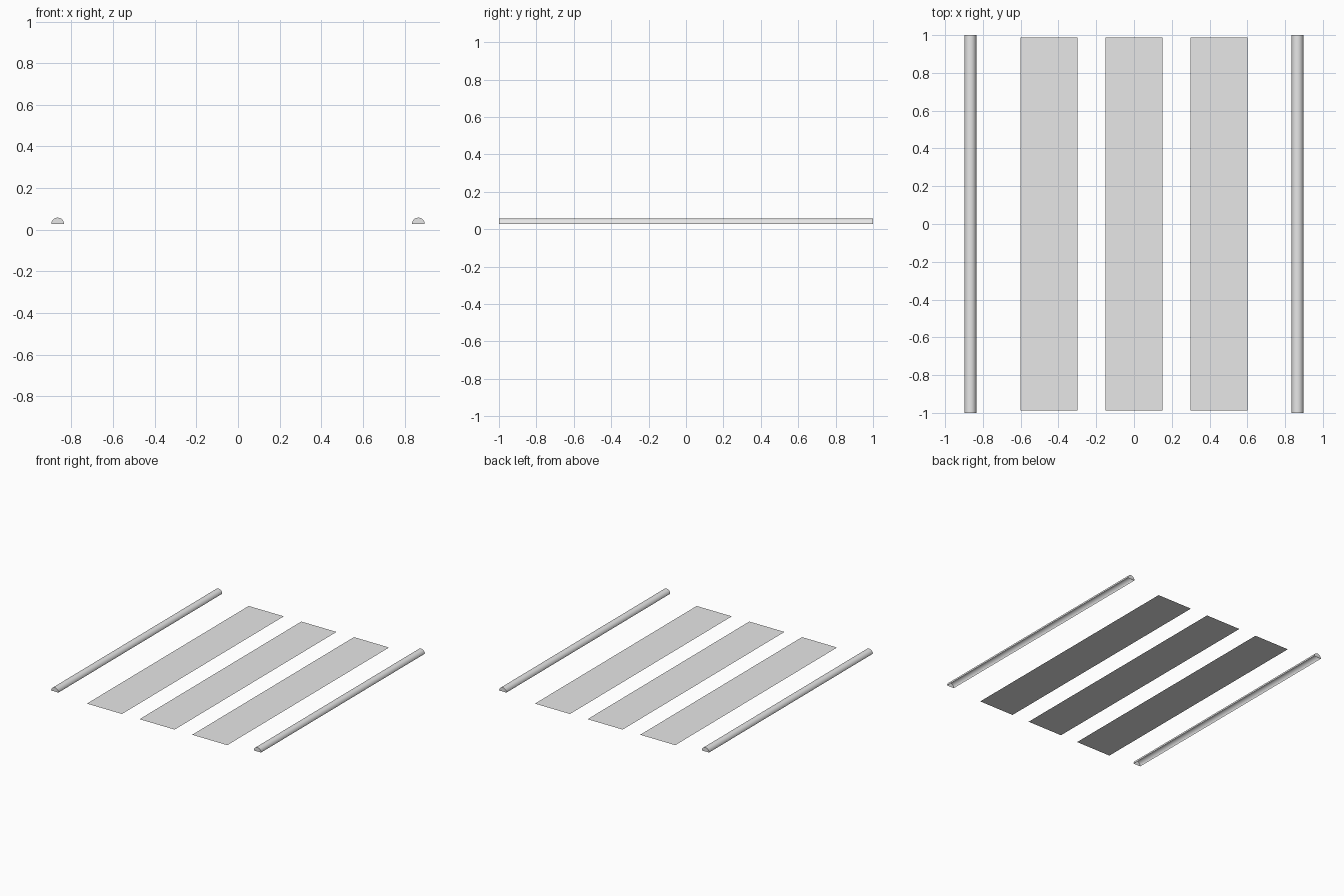
import bpy, bmesh, math

cube = bpy.data.objects.get("Cube")
if cube:
    bpy.data.objects.remove(cube, do_unlink=True)

grey = bpy.data.materials.new("light_grey")
grey.use_nodes = True
grey.diffuse_color = (0.8, 0.8, 0.8, 1)
grey.node_tree.nodes["Principled BSDF"].inputs["Base Color"].default_value = grey.diffuse_color


def finish(name, bm, x):
    mesh = bpy.data.meshes.new(name)
    bm.to_mesh(mesh)
    bm.free()
    mesh.materials.append(grey)
    obj = bpy.data.objects.new(name, mesh)
    obj.location.x = x
    bpy.context.collection.objects.link(obj)
    return obj


def strip(name, x, width=0.3, length=1.975):
    """Flat panel lying on the ground."""
    bm = bmesh.new()
    bmesh.ops.create_grid(bm, x_segments=1, y_segments=1, size=0.5)
    bmesh.ops.scale(bm, vec=(width, length, 1), verts=bm.verts)
    finish(name, bm, x)


def rail(name, x, radius=0.031, base=0.027, steps=16):
    """Half-round bar, closed at both ends and open underneath."""
    bm = bmesh.new()
    front, back = [], []
    for i in range(steps + 1):
        a = math.pi * i / steps
        px, pz = radius * math.cos(a), base + radius * math.sin(a)
        front.append(bm.verts.new((px, -1, pz)))
        back.append(bm.verts.new((px, 1, pz)))
    for i in range(steps):
        bm.faces.new((front[i], back[i], back[i + 1], front[i + 1])).smooth = True
    bm.faces.new(front)
    bm.faces.new(back[::-1])
    bmesh.ops.recalc_face_normals(bm, faces=bm.faces)
    obj = finish(name, bm, x)
    bpy.ops.object.select_all(action="DESELECT")
    obj.select_set(True)
    bpy.context.view_layer.objects.active = obj
    bpy.ops.object.shade_smooth_by_angle(angle=math.radians(40))


# Three flat panels between the rails
for name, x in (("right_strip", -0.45), ("middle_strip", 0), ("left_strip", 0.45)):
    strip(name, x)

# Half-round rails along both sides
for name, x in (("right_rail", -0.866), ("left_rail", 0.866)):
    rail(name, x)
